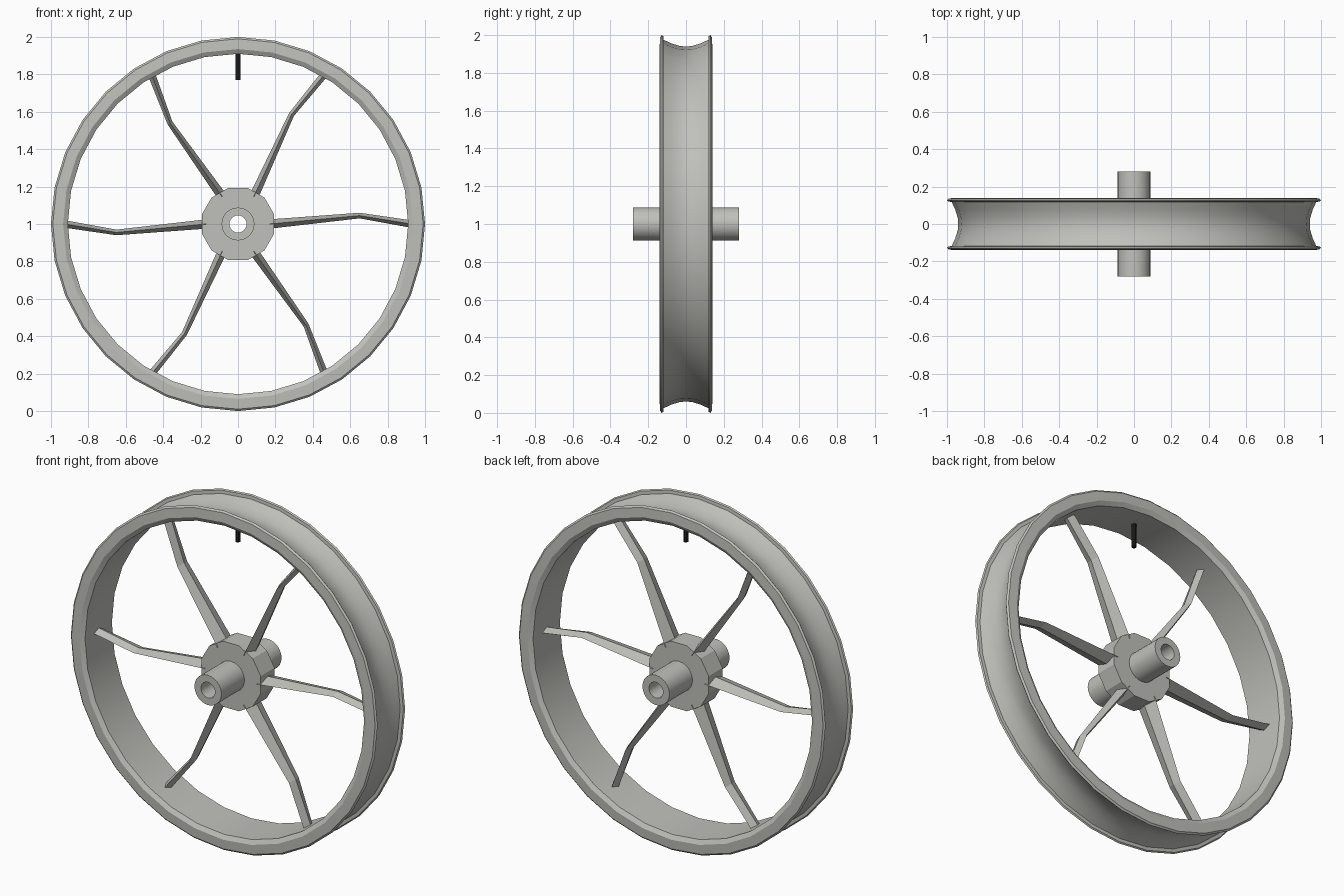
import bpy
import bmesh
from math import sin, cos, tau, radians
from mathutils import Matrix

cube = bpy.data.objects.get("Cube")
if cube:
    bpy.data.objects.remove(cube, do_unlink=True)

CENTRE = (0, 0, 1)


def make_material(name, colour):
    mat = bpy.data.materials.new(name)
    mat.use_nodes = True
    mat.diffuse_color = colour
    bsdf = next(n for n in mat.node_tree.nodes if n.type == 'BSDF_PRINCIPLED')
    bsdf.inputs["Base Color"].default_value = colour
    return mat


metal = make_material("light grey metal", (0.53, 0.53, 0.50, 1))
black = make_material("black rubber", (0.015, 0.015, 0.015, 1))


def finish(name, bm, mat, smooth=True):
    bmesh.ops.recalc_face_normals(bm, faces=bm.faces)
    mesh = bpy.data.meshes.new(name)
    bm.to_mesh(mesh)
    bm.free()
    mesh.materials.append(mat)
    if smooth:
        mesh.shade_smooth()
        mesh.set_sharp_from_angle(angle=radians(28))
    obj = bpy.data.objects.new(name, mesh)
    obj.location = CENTRE
    bpy.context.collection.objects.link(obj)
    return obj


def loft(bm, rings, cyclic):
    """Join consecutive closed rings of vertices with quads."""
    count = len(rings)
    for i in range(count if cyclic else count - 1):
        a, b = rings[i], rings[(i + 1) % count]
        for j in range(len(a)):
            k = (j + 1) % len(a)
            bm.faces.new((a[j], a[k], b[k], b[j]))


def lathe(name, half_profile, sides, mat, turn=0.0, smooth=True):
    """Spin (radius, y) points, mirrored in y, around the wheel axis."""
    profile = half_profile + [(r, -y) for r, y in reversed(half_profile) if y > 0]
    bm = bmesh.new()
    rings = []
    for i in range(sides):
        a = tau * i / sides + turn
        rings.append([bm.verts.new((r * cos(a), y, r * sin(a))) for r, y in profile])
    loft(bm, rings, True)
    return finish(name, bm, mat, smooth)


# Rim: concave tyre channel outside, flanged edges, plain band inside
lathe("rim", [(0.94, 0), (0.942, 0.03), (0.955, 0.075), (0.975, 0.118),
              (0.994, 0.12), (1.0, 0.128), (0.99, 0.137), (0.935, 0.14),
              (0.91, 0.125), (0.91, 0)], 32, metal)

# Hub disc and hollow axle
lathe("hub", [(0.2, 0.065), (0.06, 0.065)], 12, metal, tau / 24, False)
lathe("axle", [(0.088, 0.28), (0.046, 0.28)], 24, metal)

# Bent, tapered spokes: radius, sideways offset, half thickness, half depth
STATIONS = [(0.17, 0.0, 0.025, 0.07), (0.65, 0.045, 0.015, 0.045),
            (0.925, 0.0, 0.02, 0.04)]
for n in range(6):
    bm = bmesh.new()
    rings = []
    for r, side, t, d in STATIONS:
        section = [(r, 0, side + t), (r, d, side), (r, 0, side - t), (r, -d, side)]
        rings.append([bm.verts.new(p) for p in section])
    loft(bm, rings, False)
    bm.faces.new(rings[0])
    bm.faces.new(rings[-1])
    bm.transform(Matrix.Rotation(-tau * n / 6, 4, 'Y'))
    finish(f"spoke_{n + 1}", bm, metal, False)

# Valve stem under the top of the rim
bm = bmesh.new()
bmesh.ops.create_cone(bm, cap_ends=True, segments=8, radius1=0.014, radius2=0.014,
                      depth=0.15, matrix=Matrix.Translation((0, 0, 0.845)))
finish("valve_stem", bm, black, False)
